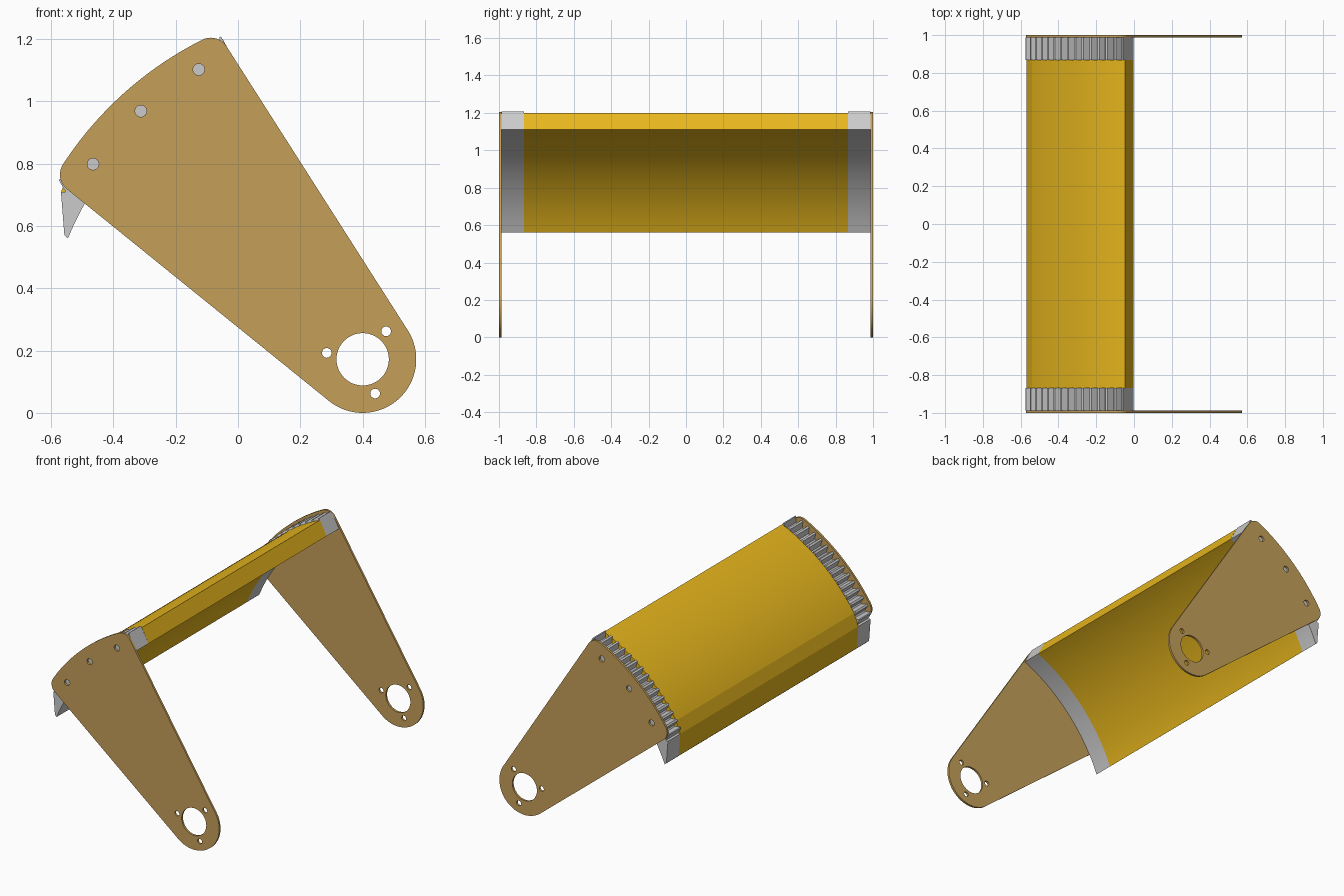
import bpy, bmesh
from math import sin, cos, radians, acos, degrees

if "Cube" in bpy.data.objects:
    bpy.data.objects.remove(bpy.data.objects["Cube"])

PX, PZ = 0.40, 0.172          # pivot centre, every arc is built around it


def polar(r, a, cx=PX, cz=PZ):
    return (cx + r * cos(radians(a)), cz + r * sin(radians(a)))


def arc(r, a0, a1, n, c=(PX, PZ)):
    return [polar(r, a0 + (a1 - a0) * i / n, *c) for i in range(n + 1)]


def circle(c, r, n=32):
    return arc(r, 0, 360, n, c)[:-1]


def material(name, rgb):
    m = bpy.data.materials.new(name)
    m.diffuse_color = (*rgb, 1)
    m.use_nodes = True
    m.node_tree.nodes["Principled BSDF"].inputs["Base Color"].default_value = m.diffuse_color
    return m


def extrude_profile(name, loops, y0, y1, mat=None):
    """Fill xz loops (first outline, then holes) and extrude from y0 to y1."""
    cu = bpy.data.curves.new(name, 'CURVE')
    cu.dimensions, cu.fill_mode = '2D', 'BOTH'
    cu.extrude = abs(y1 - y0) / 2
    for loop in loops:
        sp = cu.splines.new('POLY')
        sp.points.add(len(loop) - 1)
        for p, (x, z) in zip(sp.points, loop):
            p.co = (x, z, 0, 1)
        sp.use_cyclic_u = True
    tmp = bpy.data.objects.new(name + "_curve", cu)
    bpy.context.collection.objects.link(tmp)
    bpy.context.view_layer.update()
    dg = bpy.context.evaluated_depsgraph_get()
    me = bpy.data.meshes.new_from_object(tmp.evaluated_get(dg))
    bpy.data.objects.remove(tmp)
    bm = bmesh.new()
    bm.from_mesh(me)
    for v in bm.verts:
        x, z, d = v.co
        v.co = (x, (y0 + y1) / 2 - d, z)
    bmesh.ops.remove_doubles(bm, verts=bm.verts, dist=1e-5)
    bmesh.ops.recalc_face_normals(bm, faces=bm.faces)
    bm.to_mesh(me)
    bm.free()
    me.name = name
    me.materials.clear()
    if mat:
        me.materials.append(mat)
    ob = bpy.data.objects.new(name, me)
    bpy.context.collection.objects.link(ob)
    bpy.ops.object.select_all(action='DESELECT')
    ob.select_set(True)
    bpy.context.view_layer.objects.active = ob
    bpy.ops.object.shade_smooth_by_angle(angle=radians(12))
    return ob


tan = material("tan", (0.56, 0.35, 0.10))
yellow = material("yellow", (0.80, 0.47, 0.012))

# Side plate: rounded fan with pivot hole, pivot bolts and rim bolts
MID, HALF = 131.8, 9.25
R, r, f = 1.147, 0.172, 0.06
n_right, n_left = MID - HALF - 90, MID + HALF + 90
spread = degrees(acos((r - f) / (R - f)))
a_r, a_l = n_right + spread, n_left - spread
outline = (arc(r, n_left, n_right + 360, 32)
           + arc(f, n_right, a_r, 12, polar(R - f, a_r))
           + arc(R, a_r, a_l, 32)[1:-1]
           + arc(f, a_l, n_left, 12, polar(R - f, a_l)))
holes = [circle((PX, PZ), 0.084, 48)]
holes += [circle(polar(0.117, a), 0.0155) for a in (50, 170, 290)]
holes += [circle(polar(1.068, a), 0.0185) for a in (119.5, 131.8, 144.1)]

# Shell cross-section: curved sheet ending in a tapered lip
A0, A1 = 113.2, 157.7
inner = arc(1.022, A1, A0, 40)
lip = [(-0.568, 0.708), (-0.557, 0.57)]
shell = arc(1.12, A0 + 0.4, 147, 40) + lip + inner
extrude_profile("curved_shell", [shell], -0.867, 0.867, yellow)

# Toothed rack cross-section: same sheet with teeth on the outside
TIP, ROOT, N = 1.131, 1.093, 14
pitch = (149.5 - 113.7) / N
teeth = [polar(TIP, 113.7)]
for i in range(N):
    a = 113.7 + i * pitch
    teeth += [polar(TIP, a + 0.12 * pitch), polar(ROOT, a + 0.4 * pitch),
              polar(ROOT, a + 0.6 * pitch), polar(TIP, a + 0.88 * pitch)]
teeth += [polar(TIP, 149.5), polar(ROOT, 150.6)]
rack = teeth + lip + inner

for side, s in (("front", -1), ("back", 1)):
    extrude_profile(side + "_side_plate", [outline] + holes, s * 0.987, s * 1.0, tan)
    extrude_profile(side + "_toothed_rack", [rack], s * 0.867, s * 0.987)
